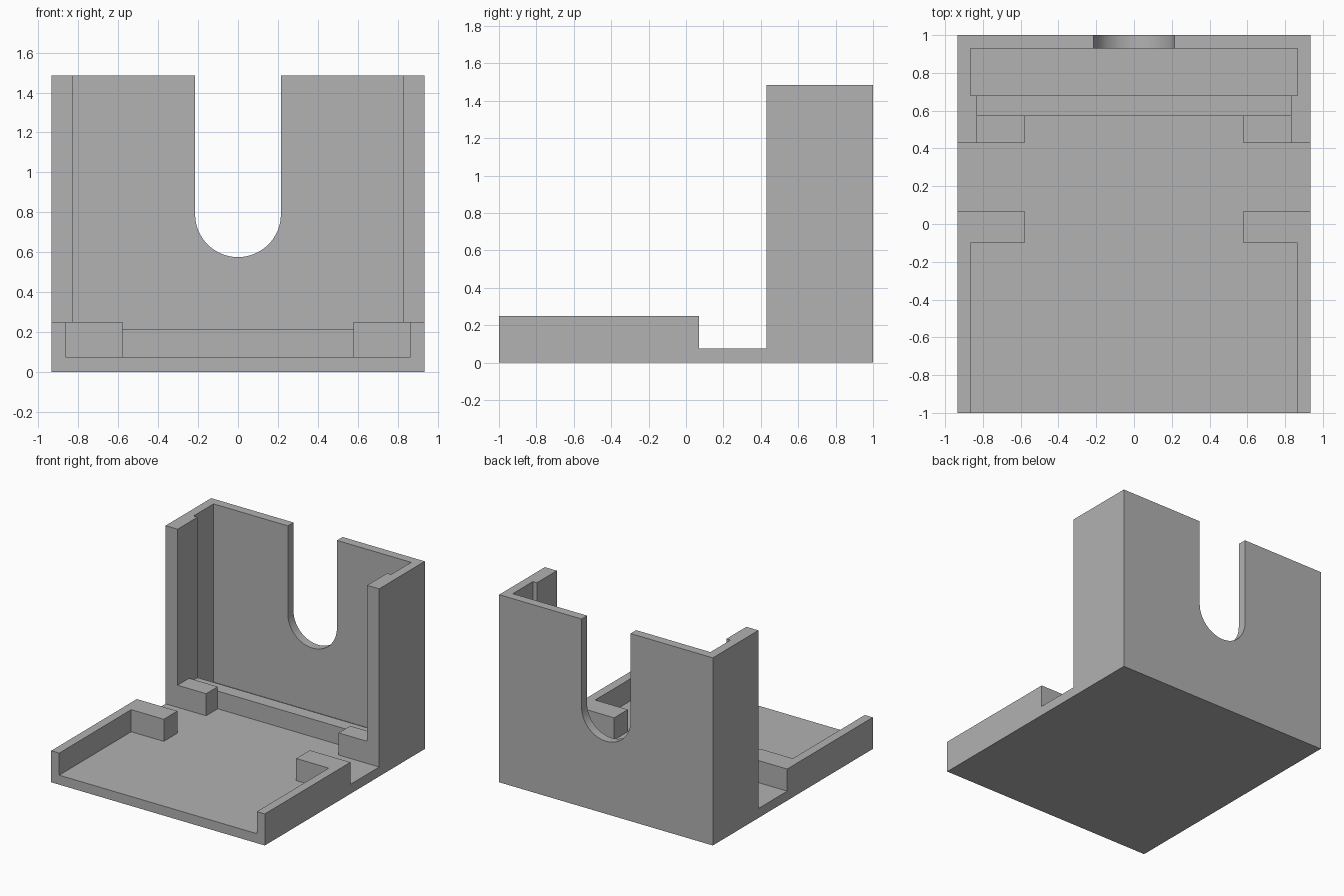
import bpy, bmesh, math

if "Cube" in bpy.data.objects:
    bpy.data.objects.remove(bpy.data.objects["Cube"], do_unlink=True)

# Main dimensions
HALF_W, INNER_W, RAIL_W, GAP_W = 0.935, 0.865, 0.83, 0.58
FLOOR, RIDGE, LIP, TOP, ABOVE = 0.075, 0.215, 0.25, 1.485, 1.8
POST_Y, RIDGE_Y, POCKET_Y, WALL_Y = 0.43, 0.575, 0.68, 0.93
TAB_Y, LIP_END = -0.1, 0.07
SLOT_R, SLOT_Z = 0.215, 0.79

grey = bpy.data.materials.new("plain grey")
grey.use_nodes = True
colour = (0.445, 0.445, 0.445, 1)
grey.diffuse_color = colour
grey.node_tree.nodes["Principled BSDF"].inputs["Base Color"].default_value = colour


def extrude(name, points, step):
    """Solid made by pushing a closed outline along a vector."""
    bm = bmesh.new()
    face = bm.faces.new([bm.verts.new(p) for p in points])
    result = bmesh.ops.extrude_face_region(bm, geom=[face])
    moved = [v for v in result["geom"] if isinstance(v, bmesh.types.BMVert)]
    bmesh.ops.translate(bm, verts=moved, vec=step)
    bmesh.ops.recalc_face_normals(bm, faces=bm.faces)
    mesh = bpy.data.meshes.new(name)
    bm.to_mesh(mesh)
    bm.free()
    mesh.materials.append(grey)
    obj = bpy.data.objects.new(name, mesh)
    bpy.context.collection.objects.link(obj)
    return obj


def box_cutter(name, half, y0, y1, z0):
    outline = [(-half, y0, z0), (half, y0, z0), (half, y1, z0), (-half, y1, z0)]
    return extrude(name, outline, (0, 0, ABOVE - z0))


# Body: side profile with low tray, side notch and tall back
profile = [(-1, 0), (1, 0), (1, TOP), (POST_Y, TOP), (POST_Y, FLOOR),
           (LIP_END, FLOOR), (LIP_END, LIP), (-1, LIP)]
body = extrude("bracket_body", [(-HALF_W, y, z) for y, z in profile], (2 * HALF_W, 0, 0))

# Round-bottomed slot through the back wall
arc = [(SLOT_R * math.cos(a), SLOT_Z + SLOT_R * math.sin(a))
       for a in (math.pi + math.pi * i / 32 for i in range(33))]
slot = [(-SLOT_R, ABOVE)] + arc + [(SLOT_R, ABOVE)]

cutters = [
    box_cutter("tray_cutter", INNER_W, -1.2, TAB_Y, FLOOR),
    box_cutter("tab_gap_cutter", GAP_W, TAB_Y - 0.05, RIDGE_Y, FLOOR),
    box_cutter("block_top_cutter", RAIL_W, 0.3, RIDGE_Y, LIP),
    box_cutter("ridge_top_cutter", RAIL_W, RIDGE_Y, POCKET_Y, RIDGE),
    box_cutter("pocket_cutter", INNER_W, POCKET_Y, WALL_Y, FLOOR),
    extrude("slot_cutter", [(x, WALL_Y - 0.1, z) for x, z in slot], (0, 0.3, 0)),
]

bpy.ops.object.select_all(action="DESELECT")
body.select_set(True)
bpy.context.view_layer.objects.active = body
for cutter in cutters:
    cutter.hide_render = True
    mod = body.modifiers.new(cutter.name, "BOOLEAN")
    mod.operation, mod.solver, mod.object = "DIFFERENCE", "EXACT", cutter
    bpy.ops.object.modifier_apply(modifier=mod.name)
    bpy.data.objects.remove(cutter, do_unlink=True)

# Smooth slot curve, crisp edges elsewhere
bpy.ops.object.shade_smooth_by_angle(angle=math.radians(30))
